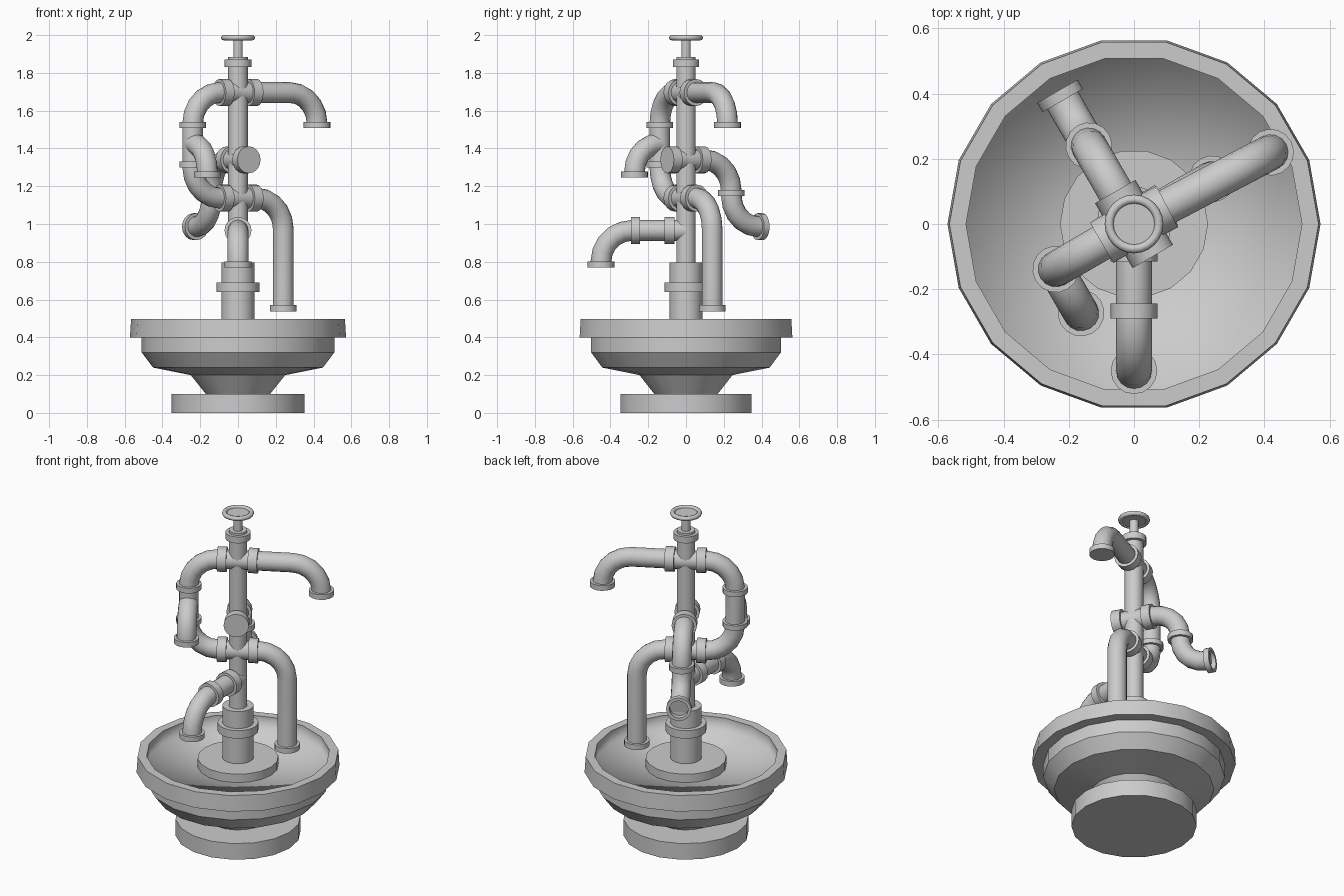
import bpy, bmesh, math
from mathutils import Vector

if "Cube" in bpy.data.objects:
    bpy.data.objects.remove(bpy.data.objects["Cube"])

PIPE, RING, BEND = 0.055, 0.0715, 0.165


def finish(name, bm, angle):
    bmesh.ops.recalc_face_normals(bm, faces=bm.faces)
    me = bpy.data.meshes.new(name)
    bm.to_mesh(me)
    bm.free()
    ob = bpy.data.objects.new(name, me)
    bpy.context.collection.objects.link(ob)
    bpy.ops.object.select_all(action='DESELECT')
    ob.select_set(True)
    bpy.context.view_layer.objects.active = ob
    bpy.ops.object.shade_smooth_by_angle(angle=math.radians(angle))
    return ob


def skin(bm, loops):
    """Join successive vertex rings with quads and cap both ends."""
    n = len(loops[0])
    for a, b in zip(loops, loops[1:]):
        for i in range(n):
            j = (i + 1) % n
            bm.faces.new((a[i], a[j], b[j], b[i]))
    bm.faces.new(loops[0])
    bm.faces.new(loops[-1])


def lathe(name, profile, sides=18, angle=30):
    bm = bmesh.new()
    loops = [[bm.verts.new((r * math.cos(math.tau * i / sides),
                            r * math.sin(math.tau * i / sides), z))
              for i in range(sides)] for r, z in profile]
    skin(bm, loops)
    return finish(name, bm, angle)


def place(azimuth, d, z, origin=(0, 0)):
    a = math.radians(azimuth)
    return Vector((origin[0] + d * math.cos(a), origin[1] + d * math.sin(a), z))


def sweep(name, azimuth, path, radii, origin=(0, 0), tangents=None, sides=16):
    """Round section swept along (d, z) points in a vertical plane."""
    a = math.radians(azimuth)
    side = Vector((-math.sin(a), math.cos(a), 0))
    pts = [place(azimuth, d, z, origin) for d, z in path]
    bm = bmesh.new()
    loops = []
    for i, p in enumerate(pts):
        if tangents:
            t = tangents[i]
        else:
            t = Vector((0, 0, 0))
            if i:
                t += (p - pts[i - 1]).normalized()
            if i < len(pts) - 1:
                t += (pts[i + 1] - p).normalized()
        up = side.cross(t).normalized()
        loops.append([bm.verts.new(p + radii[i] * (math.cos(k) * side + math.sin(k) * up))
                      for k in (math.tau * s / sides for s in range(sides))])
    skin(bm, loops)
    return finish(name, bm, 35)


def pipe(name, azimuth, corners, bend=BEND, origin=(0, 0), steps=5):
    """Pipe through (d, z) corners, right-angle corners rounded."""
    c = [Vector(p) for p in corners]
    path = [c[0]]
    for a, b, e in zip(c, c[1:], c[2:]):
        u, v = (a - b).normalized(), (e - b).normalized()
        for k in range(steps + 1):
            t = math.pi / 2 * k / steps
            q = b + bend * (u * (1 - math.sin(t)) + v * (1 - math.cos(t)))
            if (q - path[-1]).length > 0.002:
                path.append(q)
    if (c[-1] - path[-1]).length > 0.002:
        path.append(c[-1])
    sweep(name, azimuth, path, [PIPE] * len(path), origin)


def ring(name, azimuth, a, b, origin=(0, 0), hollow=False):
    """Collar between two (d, z) points, optionally with a recessed mouth."""
    t = (place(azimuth, *b) - place(azimuth, *a)).normalized()
    path, radii = [a, b], [RING, RING]
    if hollow:
        path, radii = [a, b, b, a], [RING, RING, 0.053, 0.053]
    sweep(name, azimuth, path, radii, origin, [t] * len(path))


# basin, foot and centre plinth
lathe("foot", [(0.352, 0), (0.352, 0.1)])
basin = lathe("basin", [(0.17, 0.09), (0.17, 0.1), (0.25, 0.2), (0.45, 0.24), (0.51, 0.32),
                        (0.51, 0.4), (0.572, 0.4), (0.566, 0.497), (0.515, 0.497),
                        (0.515, 0.42), (0.03, 0.42)])
for e in basin.data.edges:      # soft shading where the inner wall meets the floor
    if all(abs(basin.data.vertices[v].co.z - 0.42) < 0.001 for v in e.vertices):
        e.use_edge_sharp = False
lathe("plinth", [(0.227, 0.41), (0.227, 0.472)])

# central column with collars
lathe("column_base", [(0.088, 0.46), (0.088, 0.795)])
lathe("column_base_collar", [(0.115, 0.64), (0.115, 0.69)])
lathe("column", [(0.052, 0.79), (0.052, 1.883)])
lathe("column_top_collar", [(0.071, 1.83), (0.071, 1.87)])

# valve wheel
lathe("wheel_stem", [(0.025, 1.87), (0.025, 1.98)])
lathe("wheel_disc", [(0.077, 1.976), (0.077, 1.988)])
bpy.ops.mesh.primitive_torus_add(major_radius=0.076, minor_radius=0.014, major_segments=24,
                                 minor_segments=8, location=(0, 0, 1.986))
bpy.context.object.name = "wheel_rim"
bpy.ops.object.shade_smooth()

SPOUT, A, B = 27.7, 30, -150     # headings of the upper spout, drop pipe and left loop
D = 0.277                        # elbow reach
HI, LO, MID, TAP = 1.696, 1.137, 1.34, 0.966

# collars next to the column
for az, z, label in ((SPOUT, HI, "upper_right"), (B, HI, "upper_left"), (A, LO, "lower_right"),
                     (B, LO, "lower_left"), (120, MID, "rear"), (-60, MID, "front_cap"),
                     (-90, TAP, "front_tap")):
    ring(label + "_collar", az, (0.062, z), (0.115, z))

# upper right spout
pipe("upper_spout", SPOUT, [(0, HI), (0.473, HI), (0.473, 1.525)])
ring("upper_spout_mouth", SPOUT, (0.473, 1.54), (0.473, 1.508))

# left loop between upper and lower cross joints
pipe("left_loop", B, [(0, HI), (D, HI), (D, LO), (0, LO)])
ring("left_loop_upper_collar", B, (D, 1.54), (D, 1.508))
ring("left_loop_lower_collar", B, (D, 1.33), (D, 1.3))

# side spout branching off the loop
o = place(B, D, 0)[:2]
pipe("side_spout", -60, [(0, 1.425), (0.155, 1.425), (0.155, 1.26)], 0.15, o)
ring("side_spout_mouth", -60, (0.155, 1.277), (0.155, 1.245), o)

# long lower right drop pipe
pipe("drop_pipe", A, [(0, LO), (D, LO), (D, 0.55)])
ring("drop_pipe_mouth", A, (D, 0.57), (D, 0.538))

# rear S-shaped spout and the capped stub opposite
pipe("cap_stub", -60, [(0, MID), (0.1, MID)])
pipe("rear_spout", 120, [(0, MID), (D, MID), (D, 0.986), (0.443, 0.986)])
ring("rear_spout_collar", 120, (D, 1.18), (D, 1.147))
ring("rear_spout_mouth", 120, (0.437, 0.986), (0.47, 0.986), hollow=True)

# front tap
pipe("front_tap", -90, [(0, TAP), (0.45, TAP), (0.45, 0.785)])
ring("front_tap_middle_collar", -90, (0.243, TAP), (0.29, TAP))
ring("front_tap_mouth", -90, (0.45, 0.802), (0.45, 0.77))
